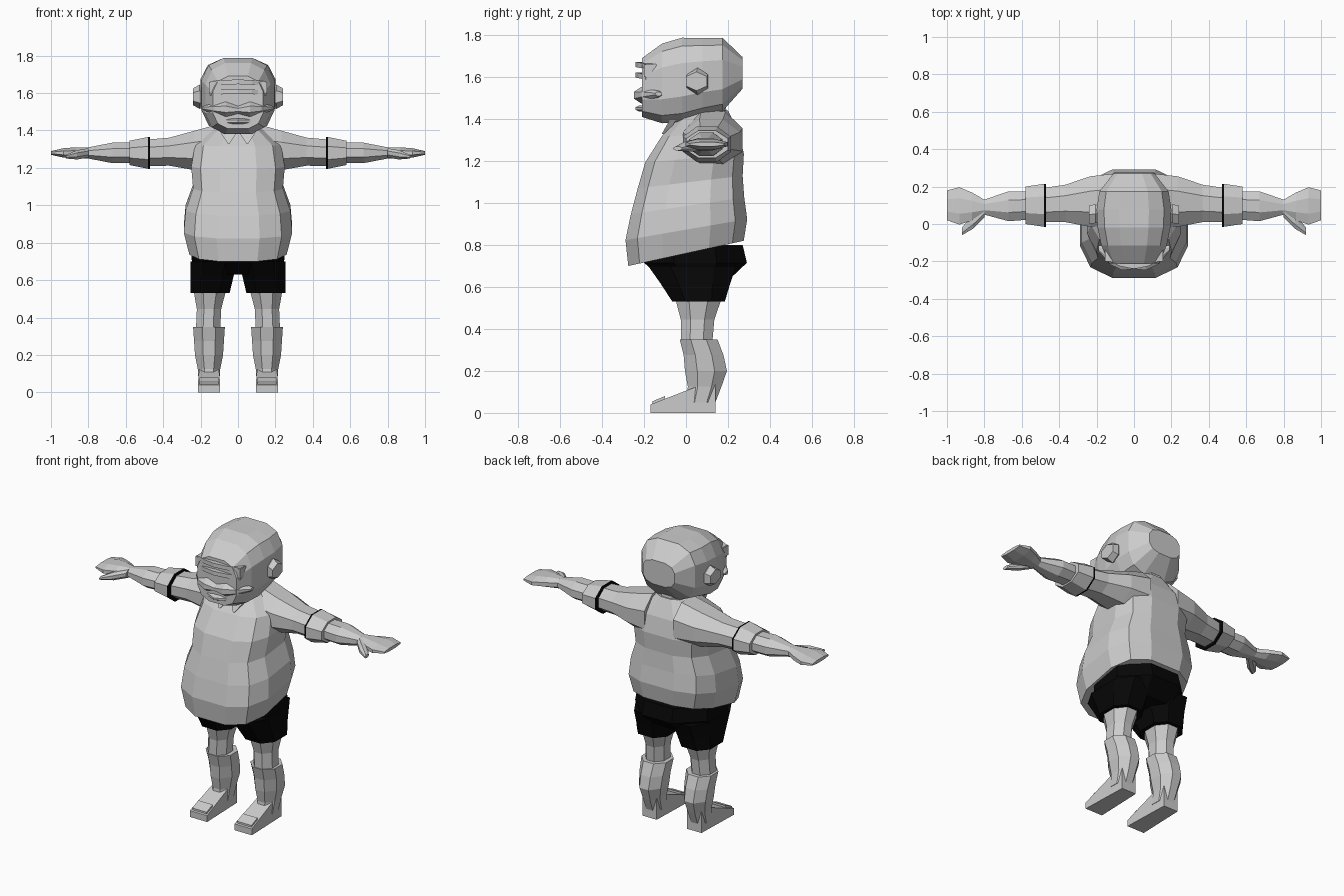
import bpy, bmesh
from math import sin, cos, pi, copysign
from mathutils import Vector

cube = bpy.data.objects.get("Cube")
if cube:
    bpy.data.objects.remove(cube, do_unlink=True)


def material(name, value):
    m = bpy.data.materials.new(name)
    m.use_nodes = True
    colour = (value, value, value, 1)
    m.diffuse_color = colour
    m.node_tree.nodes["Principled BSDF"].inputs["Base Color"].default_value = colour
    return m


grey = material("plain grey", .6)
black = material("shorts black", .002)


def outline(sides, power):
    """Flat-sided polygon spanning one unit; a low power makes it boxier."""
    def squared(value):
        return copysign(abs(value) ** power, value)
    angles = [(i + .5) * 2 * pi / sides for i in range(sides)]
    points = [(squared(cos(a)), squared(sin(a))) for a in angles]
    reach_u = 2 * max(u for u, v in points)
    reach_v = 2 * max(v for u, v in points)
    return [(u / reach_u, v / reach_v) for u, v in points]


def tube(name, start, end, wide, deep, mat=grey, sides=8, power=1,
         bend=(0, 0, 0), tilt=0, mirror=False):
    """Evenly spaced cross-sections from start to end, square to the main axis.
    bend bows the middle of the path; tilt slants the first sections."""
    start, end, bend = Vector(start), Vector(end), Vector(bend)
    span = [abs(c) for c in end - start]
    axis = span.index(max(span))
    across, along = [i for i in range(3) if i != axis]
    bm = bmesh.new()
    rings = []
    for i, (w, d) in enumerate(zip(wide, deep)):
        t = i / (len(wide) - 1)
        centre = start.lerp(end, t) + bend * sin(pi * t)
        ring = []
        for u, v in outline(sides, power):
            p = centre.copy()
            p[across] += u * w
            p[along] += v * d
            p[axis] += v * tilt * (1 - t)
            ring.append(bm.verts.new(p))
        rings.append(ring)
    for a, b in zip(rings, rings[1:]):
        for i in range(sides):
            bm.faces.new((a[i - 1], a[i], b[i], b[i - 1]))
    bm.faces.new(rings[0])
    bm.faces.new(rings[-1])
    bmesh.ops.recalc_face_normals(bm, faces=bm.faces)
    mesh = bpy.data.meshes.new(name)
    bm.to_mesh(mesh)
    bm.free()
    mesh.materials.append(mat)
    ob = bpy.data.objects.new(name, mesh)
    bpy.context.collection.objects.link(ob)
    if mirror:
        ob.modifiers.new("Mirror", 'MIRROR').use_mirror_merge = False


def pair(name, start, end, wide, deep, **options):
    """A part repeated on the left and right."""
    tube(name, start, end, wide, deep, mirror=True, **options)


# Torso with a heavy belly and a slanted hem
tube("shirt_torso", start=(0, 0, .76), end=(0, .1, 1.44), sides=12, power=.7,
     wide=(.52, .58, .56, .48, .5, .46, .18),
     deep=(.55, .58, .54, .5, .47, .37, .2),
     bend=(0, -.03, 0), tilt=.12)

# Neck and collar
tube("neck", start=(0, .1, 1.38), end=(0, .1, 1.5), wide=(.18, .17), deep=(.2, .17))
pair("collar_flap", start=(.05, -.06, 1.4), end=(.05, -.1, 1.33),
     wide=(.1, .01), deep=(.03, .03), sides=4)

# Sleeves, cuffs and the dark band at each cuff
pair("sleeve", start=(.1, .13, 1.3), end=(.5, .1, 1.28),
     wide=(.28, .27, .2, .18), deep=(.27, .21, .15, .14))
pair("sleeve_cuff", start=(.48, .1, 1.28), end=(.58, .1, 1.28),
     wide=(.23, .2), deep=(.17, .13))
pair("cuff_band", start=(.47, .1, 1.28), end=(.48, .1, 1.28),
     wide=(.23, .23), deep=(.17, .17), mat=black)

# Forearms, flat hands and thumbs
pair("forearm", start=(.54, .1, 1.28), end=(.8, .09, 1.28),
     wide=(.15, .16, .08), deep=(.11, .11, .06))
pair("hand", start=(.8, .09, 1.28), end=(1, .1, 1.28),
     wide=(.08, .15, .2, .16), deep=(.06, .06, .05, .02))
pair("thumb", start=(.8, .07, 1.28), end=(.92, -.04, 1.26),
     wide=(.07, .08, .04), deep=(.05, .05, .02))

# Shorts
tube("shorts_seat", start=(0, .05, .63), end=(0, .04, .8),
     wide=(.44, .5, .48), deep=(.3, .49, .46), mat=black)
pair("shorts_leg", start=(.15, .06, .53), end=(.13, .03, .7),
     wide=(.21, .23, .25), deep=(.25, .33, .42), mat=black, power=.8)

# Bare knees and padded shins
pair("knee", start=(.15, .06, .56), end=(.16, .05, .33),
     wide=(.18, .13, .13), deep=(.23, .16, .15))
pair("shin", start=(.155, .06, .35), end=(.155, .07, .05),
     wide=(.17, .16, .15, .12, .11), deep=(.18, .19, .2, .16, .14),
     bend=(0, .03, 0))

# Wedge feet with a raised toe ridge
pair("foot", start=(.155, .14, .08), end=(.155, -.17, .02),
     wide=(.1, .12), deep=(.16, .04), sides=4)
pair("toe_ridge", start=(.155, -.1, .06), end=(.155, -.16, .04),
     wide=(.1, .1), deep=(.04, .03), sides=4)

# Head, from the flat face to the back
tube("head", start=(0, -.21, 1.55), end=(0, .27, 1.62), sides=12, power=.7,
     wide=(.27, .35, .39, .4, .37, .22),
     deep=(.28, .38, .4, .37, .35, .15), bend=(0, 0, .01))

# Eye frame: upper and lower bars joined at the corners
for name, height in (("brow", 1.65), ("lower_eye_rim", 1.6)):
    tube(name, start=(-.15, -.16, height), end=(.15, -.16, height),
         wide=[.06] * 5, deep=[.025] * 5, sides=4, bend=(0, -.05, .01))
pair("eye_corner", start=(.14, -.17, 1.6), end=(.14, -.17, 1.66),
     wide=(.03, .03), deep=(.06, .06), sides=4)

# Moustache swept round the cheeks, and the lip below it
pair("moustache", start=(0, -.19, 1.51), end=(.19, -.13, 1.52),
     wide=(.1, .12, .1, .03), deep=(.04, .08, .06, .02), bend=(0, -.02, 0))
tube("lip", start=(-.09, -.17, 1.45), end=(.09, -.17, 1.45),
     wide=[.06] * 3, deep=[.03] * 3, bend=(0, -.04, 0))

# Ears
pair("ear", start=(.17, .06, 1.58), end=(.24, .05, 1.58),
     wide=(.06, .1, .1), deep=(.1, .13, .09), sides=6)
